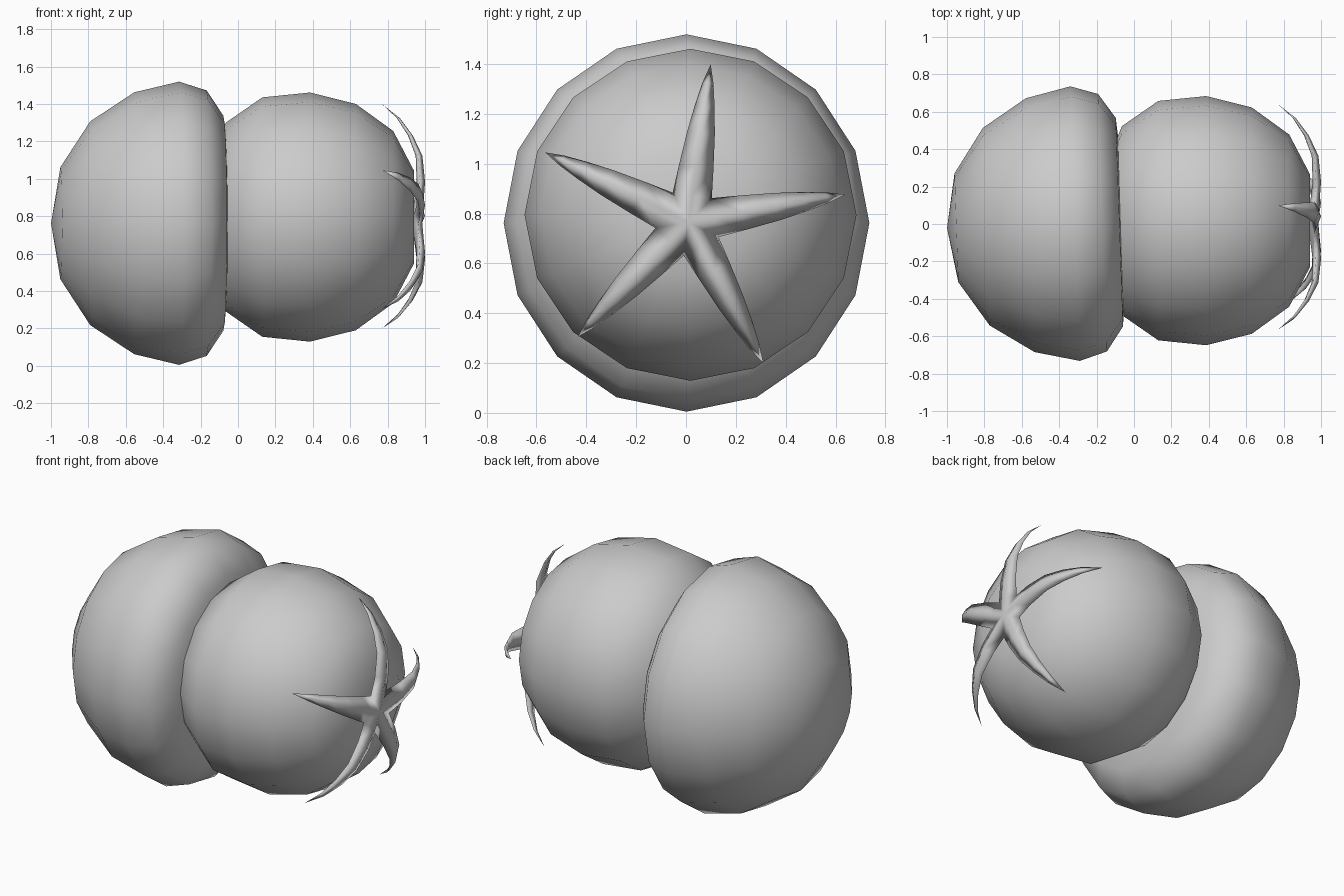
import bpy, bmesh, math
from mathutils import Vector, Matrix

if "Cube" in bpy.data.objects:
    bpy.data.objects.remove(bpy.data.objects["Cube"])


def finish(name, bm, loc=(0, 0, 0), tilt=0):
    bmesh.ops.remove_doubles(bm, verts=bm.verts, dist=0.0005)
    bmesh.ops.recalc_face_normals(bm, faces=bm.faces)
    for f in bm.faces:
        f.smooth = True
    me = bpy.data.meshes.new(name)
    bm.to_mesh(me)
    bm.free()
    ob = bpy.data.objects.new(name, me)
    bpy.context.collection.objects.link(ob)
    ob.location = loc
    ob.rotation_euler.z = tilt
    return ob


def lathe_x(name, profile, ry, loc, tilt=0, sides=16):
    """Revolve (x, radius) points around the x axis."""
    bm = bmesh.new()
    rings = []
    for x, r in profile:
        n = sides if r > 0 else 1
        rings.append([bm.verts.new((x, r * ry * math.sin(2 * math.pi * i / sides),
                                    r * math.cos(2 * math.pi * i / sides))) for i in range(n)])
    for a, b in zip(rings, rings[1:]):
        for i in range(sides):
            j = (i + 1) % sides
            pts = [a[i % len(a)], a[j % len(a)], b[j % len(b)], b[i % len(b)]]
            bm.faces.new(list(dict.fromkeys(pts)))
    return finish(name, bm, loc, tilt)


# Large flattened body
lathe_x("body_large",
        [(-0.685, 0), (-0.635, 0.30), (-0.475, 0.545), (-0.24, 0.70), (0, 0.757),
         (0.147, 0.71), (0.237, 0.575), (0.26, 0.31), (0.265, 0)],
        0.97, (-0.315, 0.002, 0.762), math.radians(2))

# Smaller round fruit
lathe_x("fruit_small",
        [(-0.57, 0), (-0.55, 0.26), (-0.45, 0.505), (-0.255, 0.64), (0, 0.666),
         (0.245, 0.605), (0.445, 0.46), (0.555, 0.25), (0.55, 0)],
        1.0, (0.385, 0.018, 0.795))

# Five-pointed leafy crown: (distance out, half width, ridge x, thickness)
ROWS = [(0.109, 0.079, 0.992, 0.05), (0.22, 0.070, 1.0, 0.045), (0.36, 0.056, 0.986, 0.036),
        (0.47, 0.040, 0.935, 0.026), (0.565, 0.022, 0.865, 0.016), (0.64, 0.0, 0.77, 0.0)]
bm = bmesh.new()
for k in range(5):
    a = math.radians(8 + 72 * k)
    out = Vector((0, math.sin(a), math.cos(a)))
    side = Vector((0, math.cos(a), -math.sin(a)))

    def point(s, w, x):
        return bm.verts.new(Vector((x, 0.01, 0.765)) + out * s + side * w)

    secs = []
    for s, w, x, t in ROWS:
        secs.append([point(s, 0, x), point(s, w, x - t * 0.6),
                     point(s, 0, x - t), point(s, -w, x - t * 0.6)])
    for p, q in zip(secs, secs[1:]):
        for i in range(4):
            j = (i + 1) % 4
            bm.faces.new((p[i], p[j], q[j], q[i]))
    # hub wedge, front and back
    front, back = point(0, 0, 0.985), point(0, 0, 0.93)
    r, e1, b, e2 = secs[0]
    bm.faces.new((front, e1, r))
    bm.faces.new((front, r, e2))
    bm.faces.new((back, b, e1))
    bm.faces.new((back, e2, b))
finish("leaf_crown", bm)
